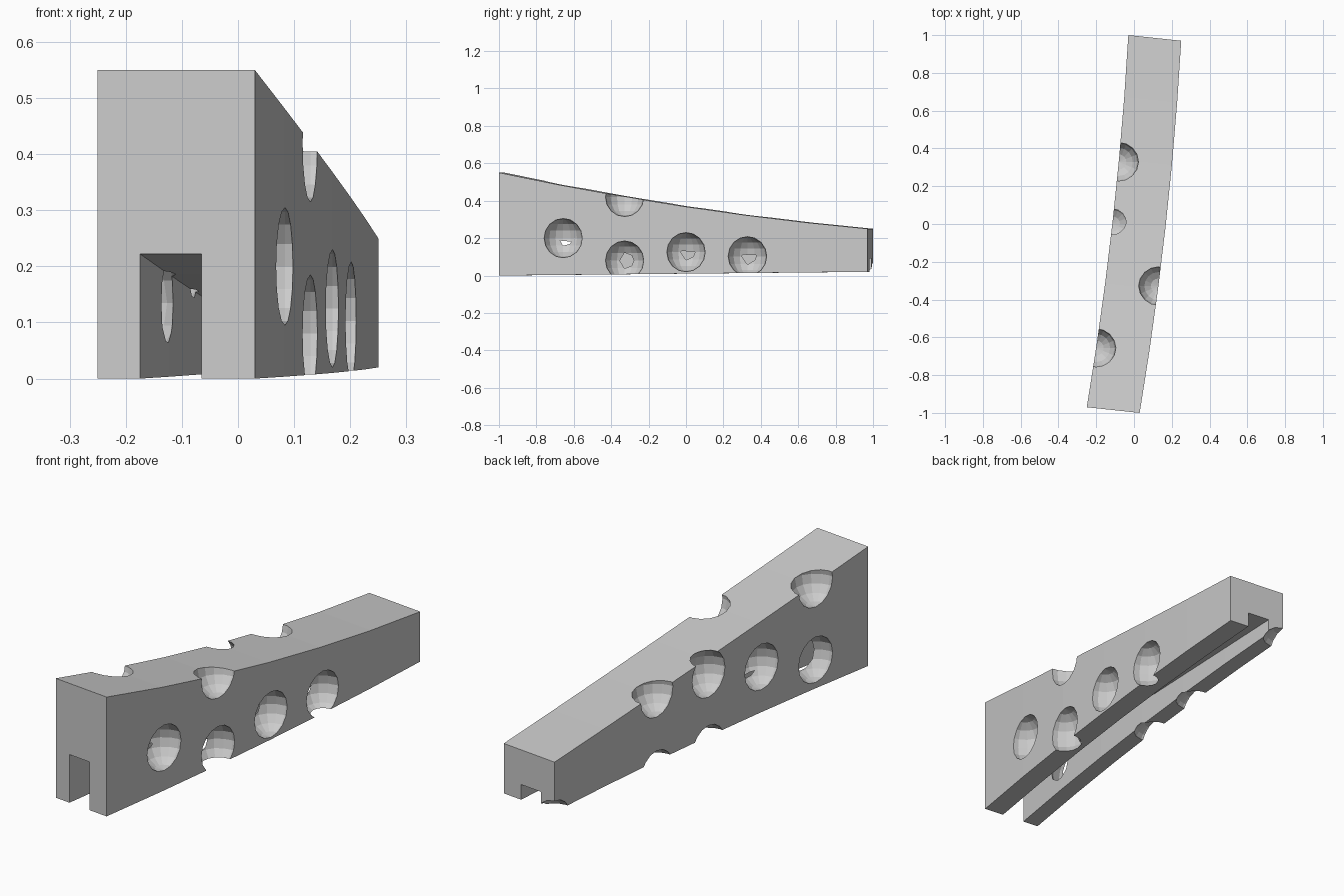
import bpy, bmesh
from mathutils import Matrix, Vector

if "Cube" in bpy.data.objects:
    bpy.data.objects.remove(bpy.data.objects["Cube"])

STATIONS = 7      # cross-sections along the beam
RADIUS = 0.105    # scooped hole size

grey = bpy.data.materials.new("light grey")
grey.use_nodes = True
colour = (0.6, 0.6, 0.6, 1)
grey.diffuse_color = colour
grey.node_tree.nodes["Principled BSDF"].inputs["Base Color"].default_value = colour


def spot(t, side, z):
    """Point on the bowed beam: t runs front to back, side runs across, both -1 to 1."""
    x = 0.11 * t + 0.027 * (1 - t * t)
    return Vector((x + 0.14 * side, 0.985 * t - 0.015 * side, z))


def add_object(name, bm):
    bmesh.ops.recalc_face_normals(bm, faces=bm.faces)
    mesh = bpy.data.meshes.new(name)
    bm.to_mesh(mesh)
    bm.free()
    mesh.materials.append(grey)
    obj = bpy.data.objects.new(name, mesh)
    bpy.context.collection.objects.link(obj)
    return obj


# Tapering curved beam with a groove along its underside
bm = bmesh.new()
rings = []
for i in range(STATIONS):
    t = 2 * i / (STATIONS - 1) - 1
    top = 0.37 - 0.15 * t + 0.03 * t * t
    roof = 0.13 - 0.066 * t + 0.026 * t * t
    base = 0.01 * (t + 1)
    section = [(-1, base), (-1, top), (1, top), (1, base),
               (0.32, base), (0.32, roof), (-0.46, roof), (-0.46, base)]
    rings.append([bm.verts.new(spot(t, s, z)) for s, z in section])
for a, b in zip(rings, rings[1:]):
    for k in range(len(a)):
        n = (k + 1) % len(a)
        bm.faces.new((a[k], a[n], b[n], b[k]))
bm.faces.new(rings[0])
bm.faces.new(rings[-1])
beam = add_object("grooved_beam", bm)

# Round scoops centred on the two side faces: (third of the half length, side, height)
scoops = [(-2, 1, 0.2), (-1, 1, 0.08), (-1, 1, 0.42), (0, 1, 0.125), (1, 1, 0.103),
          (-2, -1, 0.135), (-2, -1, 0.483), (-1, -1, 0.215), (0, -1, 0.295),
          (1, -1, 0.32), (0, -1, -0.045), (1, -1, -0.045), (3, -1, -0.035)]
bm = bmesh.new()
for third, side, z in scoops:
    # stations shift slightly so holes line up on both sides
    t = third / 3 + (0.015 * side if third < 3 else 0)
    bmesh.ops.create_uvsphere(bm, u_segments=16, v_segments=8, radius=RADIUS,
                              matrix=Matrix.Translation(spot(t, side, z)))
cutter = add_object("scoop_cutter", bm)
cutter.hide_render = True

# Cut the scoops out of the beam
cut = beam.modifiers.new("scoops", "BOOLEAN")
cut.operation = "DIFFERENCE"
cut.solver = "EXACT"
cut.object = cutter
bpy.context.view_layer.update()
result = bpy.data.meshes.new_from_object(
    beam.evaluated_get(bpy.context.evaluated_depsgraph_get()))
beam.modifiers.clear()
beam.data = result
bpy.data.objects.remove(cutter)
